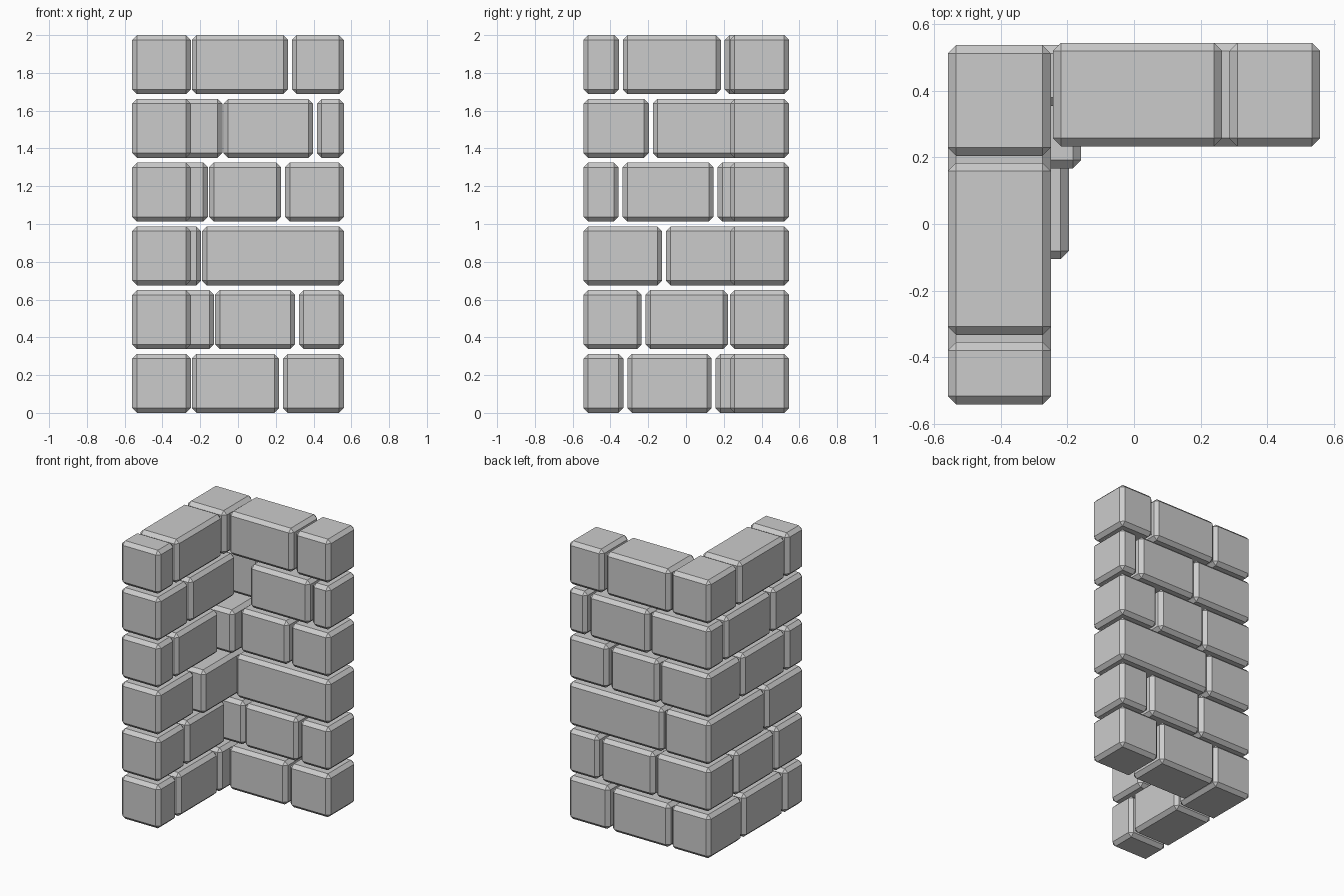
import bpy
import bmesh

if "Cube" in bpy.data.objects:
    bpy.data.objects.remove(bpy.data.objects["Cube"])

PITCH, HEIGHT, GAP, CHAMFER = 0.3375, 0.3125, 0.021, 0.025
X0, X1 = -0.56, 0.56            # outer left face, free end of the back wing
Y0, Y1 = -0.543, 0.538          # free end of the left wing, corner back face
SIDE_X = (X0, -0.25)            # thickness of the left wing
BACK_Y = (0.233, 0.545)         # thickness of the back wing


def brick(name, xs, ys, z):
    """Box between the given limits with single-step chamfered edges."""
    bm = bmesh.new()
    bmesh.ops.create_cube(bm, size=1)
    size = (xs[1] - xs[0], ys[1] - ys[0], HEIGHT)
    mid = ((xs[0] + xs[1]) / 2, (ys[0] + ys[1]) / 2, z + HEIGHT / 2)
    bmesh.ops.scale(bm, vec=size, verts=bm.verts)
    bmesh.ops.bevel(bm, geom=bm.edges[:], offset=CHAMFER, offset_type='OFFSET',
                    segments=1, affect='EDGES')
    mesh = bpy.data.meshes.new(name)
    bm.to_mesh(mesh)
    bm.free()
    obj = bpy.data.objects.new(name, mesh)
    obj.location = mid
    bpy.context.collection.objects.link(obj)


# Per course: corner x end, corner y start, back wing joints (x), left wing joints (y)
courses = [
    (-0.25, 0.157, [0.217], [-0.332]),
    (-0.127, 0.243, [0.302], [-0.235]),
    (-0.196, -0.106, [], []),
    (-0.159, 0.167, [0.228], [-0.357]),
    (-0.083, 0.355, [0.397], [-0.197]),
    (-0.25, 0.205, [0.265], [-0.355]),
]

for row, (cx, cy, x_joints, y_joints) in enumerate(courses):
    z = row * PITCH
    # Corner brick
    brick(f"corner_brick_{row}", (X0, cx), (cy, Y1), z)
    # Back wing bricks
    start = cx + 0.006
    for i, end in enumerate(x_joints + [X1]):
        brick(f"back_brick_{row}_{i}", (start, end), BACK_Y, z)
        start = end + GAP
    # Left wing bricks
    start = Y0
    for i, end in enumerate(y_joints + [cy - GAP]):
        brick(f"side_brick_{row}_{i}", SIDE_X, (start, end), z)
        start = end + GAP
